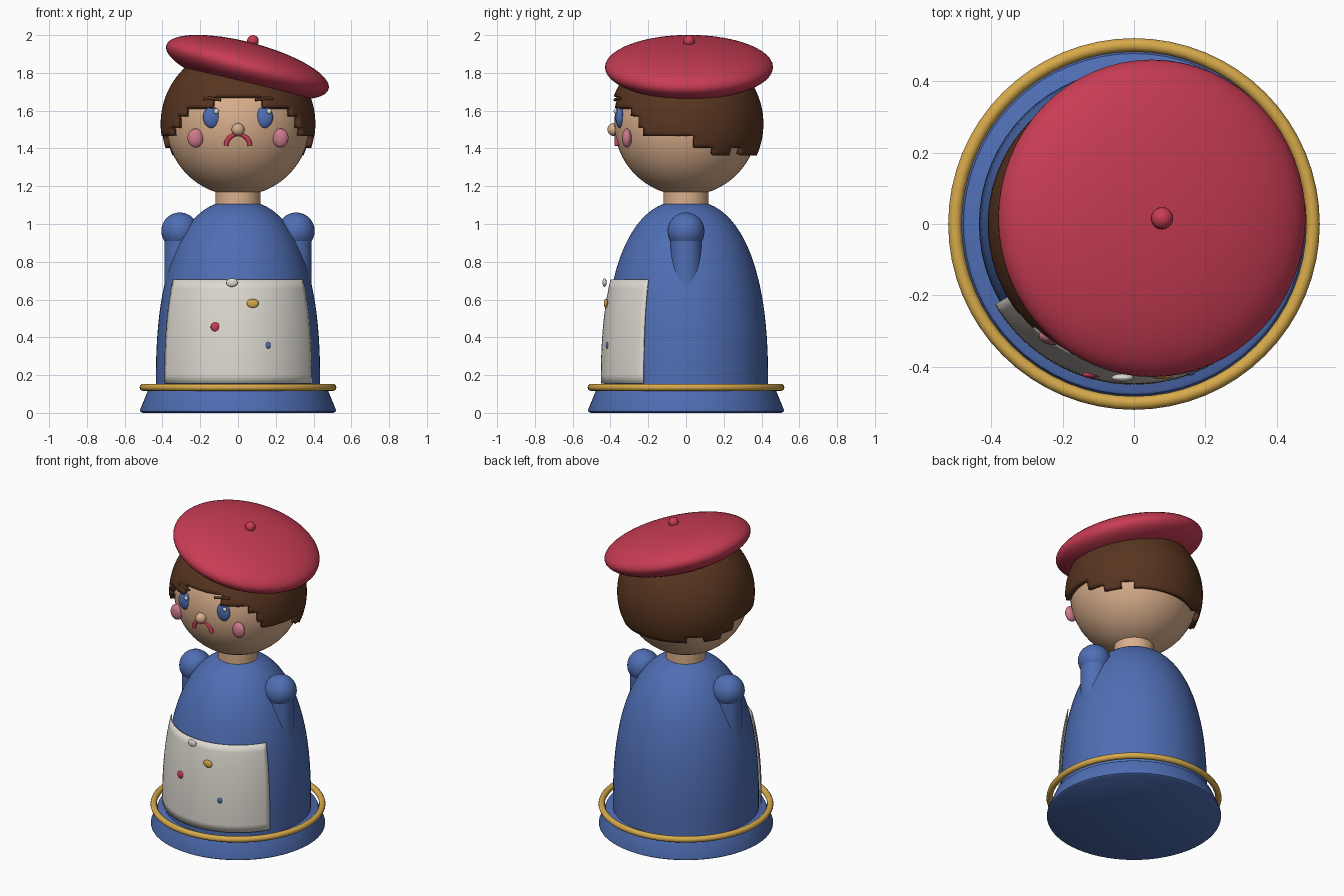
import bpy, bmesh, math
from mathutils import Matrix, Vector

if "Cube" in bpy.data.objects:
    bpy.data.objects.remove(bpy.data.objects["Cube"])


def mat(name, r, g, b):
    m = bpy.data.materials.new(name)
    m.diffuse_color = [((c / 255 + 0.055) / 1.055) ** 2.4 for c in (r, g, b)] + [1]
    m.use_nodes = True
    m.node_tree.nodes["Principled BSDF"].inputs["Base Color"].default_value = m.diffuse_color
    return m


BLUE = mat("dress blue", 79, 110, 180)
RED = mat("beret red", 200, 60, 84)
GOLD = mat("gold trim", 215, 170, 75)
CREAM = mat("apron cream", 222, 218, 209)
BROWN = mat("hair brown", 88, 53, 32)
SKIN = mat("skin", 218, 175, 140)
PINK = mat("cheek pink", 205, 122, 138)


def finish(name, bm, material, angle=40):
    me = bpy.data.meshes.new(name)
    bmesh.ops.recalc_face_normals(bm, faces=bm.faces)
    bm.to_mesh(me)
    bm.free()
    ob = bpy.data.objects.new(name, me)
    bpy.context.collection.objects.link(ob)
    me.materials.append(material)
    bpy.ops.object.select_all(action='DESELECT')
    ob.select_set(True)
    bpy.context.view_layer.objects.active = ob
    bpy.ops.object.shade_smooth_by_angle(angle=math.radians(angle))
    return ob


def ellipsoid(name, loc, size, material, rot_y=0, u=32, v=16):
    bm = bmesh.new()
    bmesh.ops.create_uvsphere(bm, u_segments=u, v_segments=v, radius=1)
    m = Matrix.Translation(loc) @ Matrix.Rotation(rot_y, 4, 'Y') @ Matrix.Diagonal((*size, 1))
    bmesh.ops.transform(bm, matrix=m, verts=bm.verts)
    return finish(name, bm, material, 180)


def lathe(name, profile, material, x=0, start=0, sweep=2 * math.pi, steps=64, angle=40):
    """Revolve (radius, z) points about a vertical axis at x; angle 0 is the front."""
    bm = bmesh.new()
    c, s = math.cos(start), math.sin(start)
    vs = [bm.verts.new((r * s, -r * c, z)) for r, z in profile]
    es = [bm.edges.new(p) for p in zip(vs, vs[1:])]
    bmesh.ops.spin(bm, geom=vs + es, cent=(0, 0, 0), axis=(0, 0, 1), angle=sweep, steps=steps)
    bmesh.ops.remove_doubles(bm, verts=bm.verts, dist=0.0005)
    bmesh.ops.translate(bm, vec=(x, 0, 0), verts=bm.verts)
    return finish(name, bm, material, angle)


def tube(name, points, radius, material):
    cu = bpy.data.curves.new(name, 'CURVE')
    cu.dimensions = '3D'
    cu.bevel_depth, cu.bevel_resolution, cu.use_fill_caps = radius, 3, True
    sp = cu.splines.new('POLY')
    sp.points.add(len(points) - 1)
    for p, co in zip(sp.points, points):
        p.co = (*co, 1)
    sp.use_smooth = True
    ob = bpy.data.objects.new(name, cu)
    bpy.context.collection.objects.link(ob)
    cu.materials.append(material)
    return ob


def body_radius(z):
    t = min(max((z - 0.15) / 0.975, 0), 1)
    return 0.435 * (1 - t ** 2.4) ** (1 / 2.4)


# Base and gold ring
lathe("base", [(0, 0), (0.505, 0), (0.518, 0.008), (0.518, 0.018),
               (0.478, 0.115), (0.47, 0.12), (0, 0.12)], BLUE, angle=35)
lathe("base_ring", [(0.502 + 0.019 * math.cos(a * math.pi / 6), 0.135 + 0.019 * math.sin(a * math.pi / 6))
                    for a in range(13)], GOLD, angle=180)

# Dress body
zs = [0.15 + 0.975 * math.sin(i / 24 * math.pi / 2) for i in range(25)]
lathe("dress", [(0.435, 0.11)] + [(body_radius(z), z) for z in zs], BLUE, angle=60)

# Apron shell wrapped round the front of the dress
half = math.radians(60)
apron = lathe("apron", [(body_radius(z) + 0.013, z) for z in
                        [0.155 + 0.55 * i / 12 for i in range(13)]],
              CREAM, start=-half, sweep=2 * half, steps=32)
sol = apron.modifiers.new("thickness", 'SOLIDIFY')
sol.thickness, sol.offset = 0.006, 0

# Dots on the apron
for i, (loc, rx, rz, m) in enumerate([
        ((-0.032, -0.431, 0.69), 0.031, 0.023, CREAM), ((0.078, -0.424, 0.58), 0.032, 0.024, GOLD),
        ((-0.12, -0.422, 0.455), 0.025, 0.024, RED), ((0.158, -0.414, 0.357), 0.015, 0.018, BLUE)]):
    ellipsoid(f"apron_dot_{i + 1}", loc, (rx, 0.011, rz), m, u=16, v=10)

# Shoulders and sleeves
for side, x in (("left", -0.308), ("right", 0.308)):
    ellipsoid(side + "_shoulder", (x, 0, 0.963), (0.098,) * 3, BLUE)
    lathe(side + "_sleeve", [(0, 0.62), (0.082, 0.62), (0.082, 0.96), (0, 0.96)], BLUE, x=x, steps=32)

# Neck and head
lathe("neck", [(0, 1.08), (0.12, 1.08), (0.12, 1.18), (0, 1.18)], SKIN, steps=40)
HEAD = Vector((0, 0, 1.53))
ellipsoid("head", HEAD, (0.38,) * 3, SKIN, u=48, v=32)

# Hair shell with a stepped hairline, given as (angle from front, height)
HAIRLINE = [(20, 1.675), (45, 1.625), (53, 1.57), (58, 1.51), (98, 1.463), (113, 1.40),
            (129, 1.36), (142, 1.40), (181, 1.36)]
bm = bmesh.new()
bmesh.ops.create_uvsphere(bm, u_segments=90, v_segments=60, radius=0.41)
bmesh.ops.translate(bm, vec=HEAD, verts=bm.verts)
low = []
for f in bm.faces:
    c = f.calc_center_median()
    a = math.degrees(math.atan2(abs(c.x), -c.y))
    if c.z < next(z for limit, z in HAIRLINE if a < limit):
        low.append(f)
bmesh.ops.delete(bm, geom=low, context='FACES')
hair = finish("hair", bm, BROWN, 60)
sol = hair.modifiers.new("thickness", 'SOLIDIFY')
sol.thickness, sol.offset = 0.028, -1

# Face
for side, s in (("left", -1), ("right", 1)):
    ellipsoid(side + "_eye", (s * 0.14, -0.35, 1.565), (0.045, 0.023, 0.057), BLUE)
    ellipsoid(side + "_eye_glint", (s * 0.14 + 0.025, -0.374, 1.597), (0.014, 0.009, 0.014), CREAM, u=16, v=10)
    ellipsoid(side + "_cheek", (s * 0.225, -0.313, 1.455), (0.042, 0.026, 0.05), PINK)
    tube(side + "_brow", [(s * 0.092, -0.376, 1.657), (s * 0.12, -0.370, 1.660),
                          (s * 0.15, -0.360, 1.667), (s * 0.183, -0.346, 1.663)], 0.008, BROWN)
ellipsoid("nose", (0, -0.382, 1.5), (0.034,) * 3, SKIN)
tube("mouth", [(0.063 * math.cos(a * math.pi / 16), -0.366, 1.415 + 0.06 * math.sin(a * math.pi / 16))
               for a in range(17)], 0.013, RED)

# Tilted beret with its button
TILT = math.radians(15)
ellipsoid("beret", (0.05, 0.016, 1.83), (0.445, 0.445, 0.131), RED, rot_y=TILT, u=64, v=32)
ellipsoid("beret_button", (0.079, 0.016, 1.969), (0.031,) * 3, RED, u=20, v=12)
